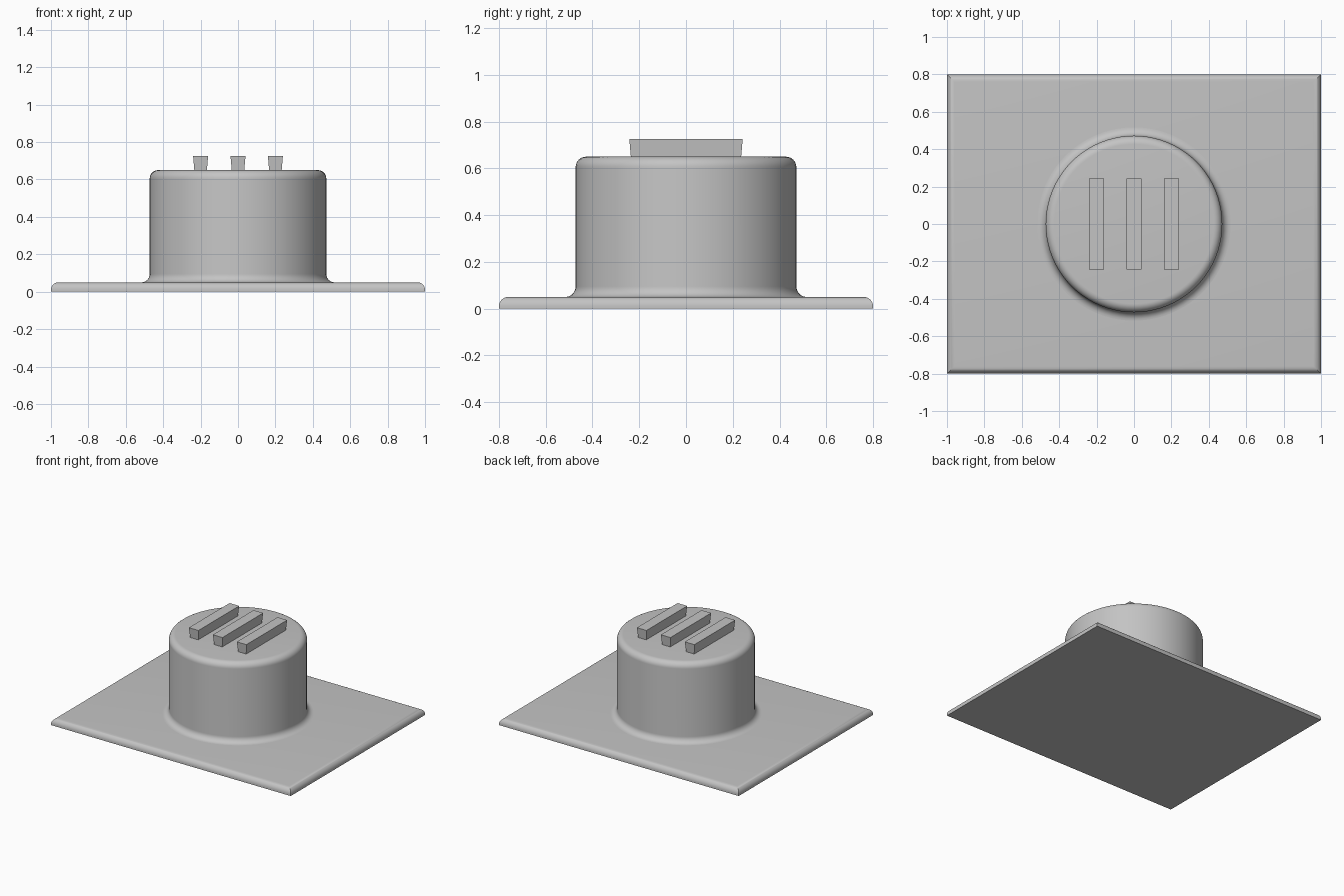
import bpy
import bmesh
from math import sin, cos, pi

if "Cube" in bpy.data.objects:
    bpy.data.objects.remove(bpy.data.objects["Cube"])

grey = bpy.data.materials.new("plain grey")
grey.use_nodes = True
colour = (0.55, 0.55, 0.55, 1)
grey.diffuse_color = colour
grey.node_tree.nodes["Principled BSDF"].inputs["Base Color"].default_value = colour


def finish(bm, name, smooth=True):
    """Turn a bmesh into a named grey object."""
    bmesh.ops.recalc_face_normals(bm, faces=bm.faces)
    mesh = bpy.data.meshes.new(name)
    bm.to_mesh(mesh)
    bm.free()
    mesh.materials.append(grey)
    obj = bpy.data.objects.new(name, mesh)
    bpy.context.collection.objects.link(obj)
    if smooth:
        bpy.ops.object.select_all(action="DESELECT")
        obj.select_set(True)
        bpy.context.view_layer.objects.active = obj
        bpy.ops.object.shade_smooth_by_angle()
    return obj


def box(sx, sy, z0, z1):
    bm = bmesh.new()
    bmesh.ops.create_cube(bm, size=1)
    for v in bm.verts:
        v.co = (v.co.x * sx, v.co.y * sy, z1 if v.co.z > 0 else z0)
    return bm


# Base plate: rounded along the top edges, square vertical corners
bm = box(2, 1.6, 0, 0.05)
rim = [e for e in bm.edges if all(v.co.z > 0.04 for v in e.verts)]
bmesh.ops.bevel(bm, geom=rim, offset=0.04, segments=8, profile=0.5,
                affect="EDGES", clamp_overlap=True)
finish(bm, "base_plate")

# Hub: turned profile with a foot fillet and a rounded top rim
radius, top, floor, fillet, steps = 0.472, 0.65, 0.05, 0.045, 8
arc = [i / steps * pi / 2 for i in range(steps + 1)]
profile = [(radius + fillet * (1 - sin(a)), floor + fillet * (1 - cos(a))) for a in arc]
profile += [(radius - fillet * (1 - cos(a)), top - fillet * (1 - sin(a))) for a in arc]
bm = bmesh.new()
verts = [bm.verts.new((r, 0, z)) for r, z in profile]
edges = [bm.edges.new(pair) for pair in zip(verts, verts[1:])]
bmesh.ops.spin(bm, geom=verts + edges, cent=(0, 0, 0), axis=(0, 0, 1),
               angle=2 * pi, steps=80, use_merge=True)
bmesh.ops.remove_doubles(bm, verts=bm.verts, dist=0.0005)
cap = [e for e in bm.edges if e.is_boundary and all(v.co.z > top - 0.001 for v in e.verts)]
bmesh.ops.contextual_create(bm, geom=cap)
finish(bm, "hub")

# Ribs: three bars that flare slightly towards the top
for label, x in (("right", -0.2), ("middle", 0), ("left", 0.2)):
    bm = box(0.08, 0.485, top, 0.725)
    for v in bm.verts:
        if v.co.z < top + 0.01:
            v.co.x *= 0.84
            v.co.y *= 0.973
    rib = finish(bm, label + "_rib", smooth=False)
    rib.location.x = x
